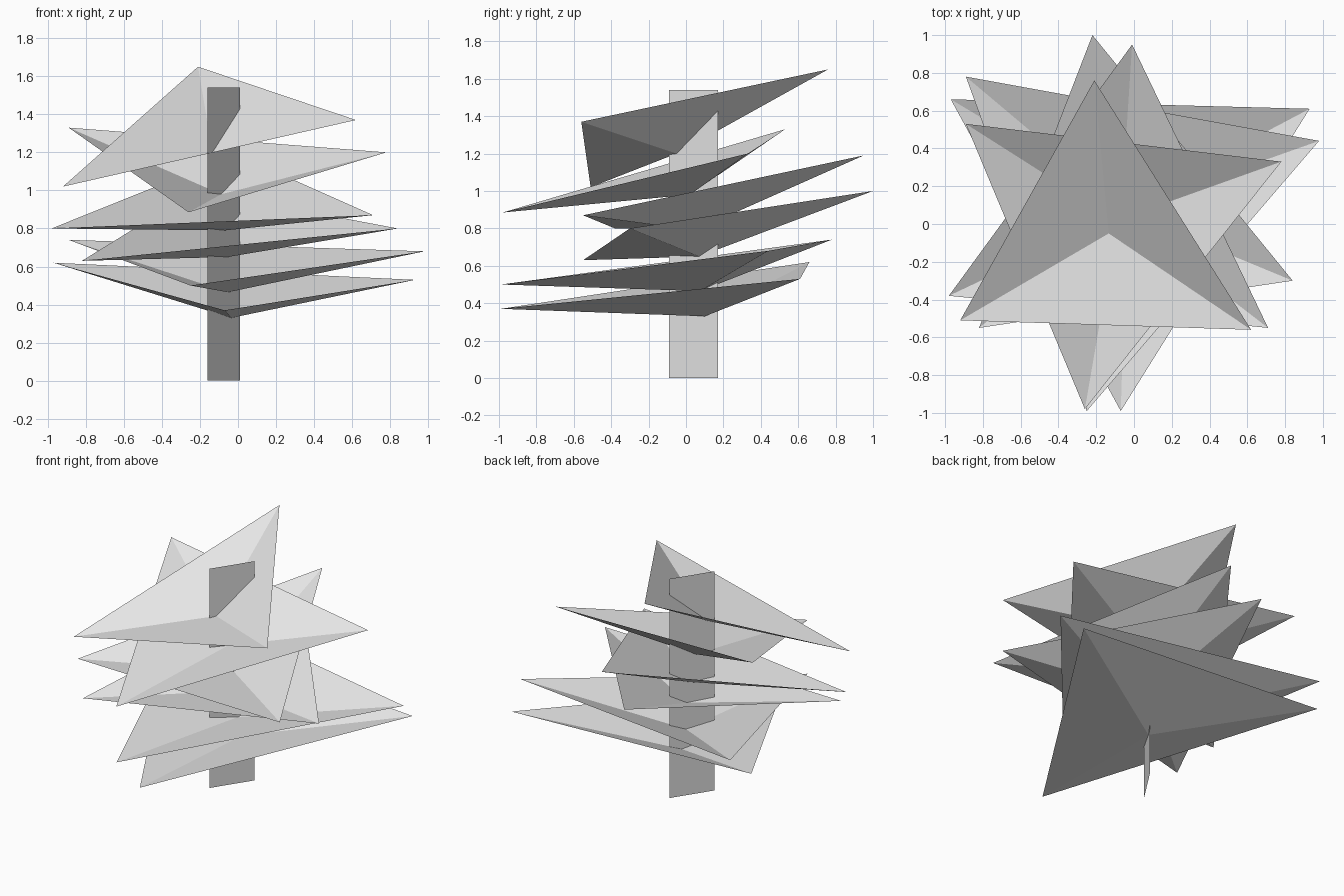
import bpy, bmesh

cube = bpy.data.objects.get("Cube")
if cube:
    bpy.data.objects.remove(cube, do_unlink=True)

GREY = (0.8, 0.8, 0.8, 1.0)
pale_grey = bpy.data.materials.new("pale_grey")
pale_grey.use_nodes = True
pale_grey.diffuse_color = GREY
pale_grey.node_tree.nodes["Principled BSDF"].inputs["Base Color"].default_value = GREY

# The trunk sheet runs diagonally between these two ground points
START, END = (-0.16, -0.09), (0.01, 0.17)
TRUNK_TOP = 1.54


def add_mesh(name, points, faces):
    bm = bmesh.new()
    verts = [bm.verts.new(p) for p in points]
    for face in faces:
        bm.faces.new([verts[i] for i in face])
    mesh = bpy.data.meshes.new(name)
    bm.to_mesh(mesh)
    bm.free()
    mesh.materials.append(pale_grey)
    obj = bpy.data.objects.new(name, mesh)
    bpy.context.collection.objects.link(obj)
    return obj


def trunk_point(y, z):
    """Point on the trunk sheet at depth y and height z."""
    t = (y - START[1]) / (END[1] - START[1])
    return (START[0] + t * (END[0] - START[0]), y, z)


def add_tier(number, hub, *corners):
    """Open three-sided bowl: corners counter-clockwise, hub below on the trunk."""
    faces = [(0, 1 + i, 1 + (i + 1) % 3) for i in range(3)]
    add_mesh(f"branch_tier_{number}", [trunk_point(*hub), *corners], faces)


# Trunk
add_mesh("trunk", [(*START, 0), (*END, 0), (*END, TRUNK_TOP), (*START, TRUNK_TOP)],
         [(0, 1, 2, 3)])

# Branch tiers, from the bottom up
add_tier(1, (0.10, 0.33), (-0.07, -0.99, 0.37), (0.93, 0.61, 0.53), (-0.97, 0.66, 0.62))
add_tier(2, (0.075, 0.465), (-0.25, -0.99, 0.50), (0.98, 0.44, 0.68), (-0.89, 0.78, 0.74))
add_tier(3, (0.07, 0.65), (-0.82, -0.55, 0.63), (0.84, -0.30, 0.80), (-0.22, 1.0, 1.0))
add_tier(4, (0.05, 0.79), (-0.98, -0.38, 0.80), (0.71, -0.55, 0.87), (-0.01, 0.95, 1.19))
add_tier(5, (0.02, 0.98), (-0.26, -0.98, 0.885), (0.78, 0.33, 1.20), (-0.89, 0.53, 1.33))
add_tier(6, (-0.05, 1.20), (-0.92, -0.51, 1.02), (0.62, -0.56, 1.37), (-0.21, 0.76, 1.65))
